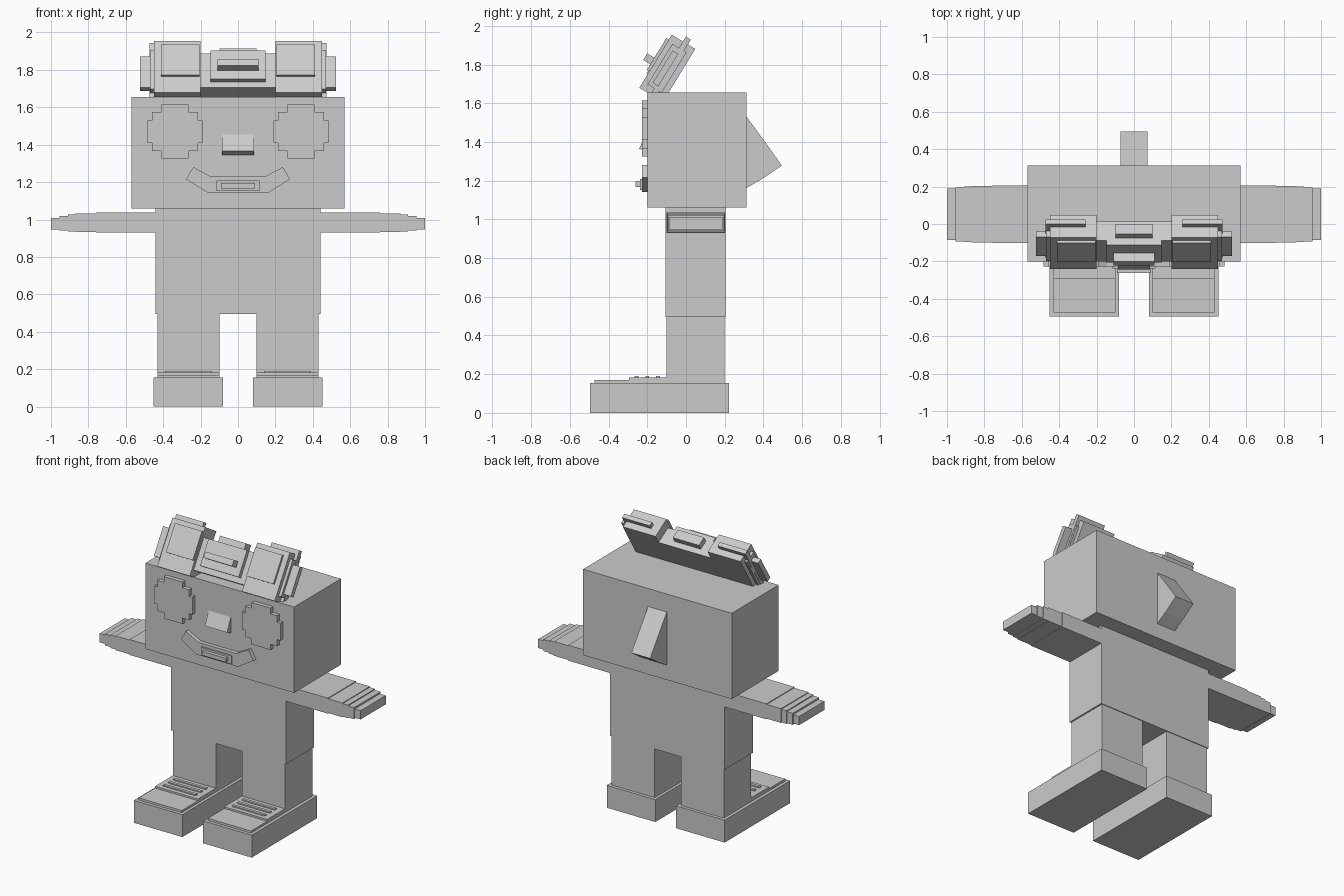
import bpy, bmesh, math
from mathutils import Matrix

if "Cube" in bpy.data.objects:
    bpy.data.objects.remove(bpy.data.objects["Cube"])

grey = bpy.data.materials.new("plain grey")
grey.diffuse_color = (0.6, 0.6, 0.6, 1)
grey.use_nodes = True
grey.node_tree.nodes["Principled BSDF"].inputs["Base Color"].default_value = grey.diffuse_color


def finish(name, bm, matrix=None):
    bmesh.ops.recalc_face_normals(bm, faces=bm.faces)
    me = bpy.data.meshes.new(name)
    bm.to_mesh(me)
    bm.free()
    if matrix:
        me.transform(matrix)
    me.materials.append(grey)
    ob = bpy.data.objects.new(name, me)
    bpy.context.collection.objects.link(ob)
    return ob


def boxes(name, spans, matrix=None):
    """One object out of boxes given as (x0, x1, y0, y1, z0, z1)."""
    bm = bmesh.new()
    for x0, x1, y0, y1, z0, z1 in spans:
        m = Matrix.Translation(((x0 + x1) / 2, (y0 + y1) / 2, (z0 + z1) / 2))
        m = m @ Matrix.Diagonal((x1 - x0, y1 - y0, z1 - z0, 1))
        bmesh.ops.create_cube(bm, size=1, matrix=m)
    return finish(name, bm, matrix)


def mirror(spans):
    """The same boxes on the left side."""
    return [(-s[1], -s[0], *s[2:]) for s in spans]


def pair(name, spans, matrix=None):
    boxes("right_" + name, spans, matrix)
    boxes("left_" + name, mirror(spans), matrix)


def prism(name, profile, to_3d, a, b):
    """Extrude a 2D profile between depths a and b."""
    bm = bmesh.new()
    f = bm.faces.new([bm.verts.new(to_3d(p, q, a)) for p, q in profile])
    ext = bmesh.ops.extrude_face_region(bm, geom=[f])
    for v in ext["geom"]:
        if isinstance(v, bmesh.types.BMVert):
            v.co += to_3d_vector(to_3d, b - a)
    return finish(name, bm)


def to_3d_vector(to_3d, depth):
    from mathutils import Vector
    return Vector(to_3d(0, 0, depth)) - Vector(to_3d(0, 0, 0))


def on_xz(p, q, d):
    return (p, d, q)


def on_yz(p, q, d):
    return (d, p, q)


# Head and torso
boxes("head", [(-0.57, 0.57, -0.2, 0.313, 1.06, 1.655)])
boxes("torso", [(-0.44, 0.44, -0.105, 0.205, 0.495, 1.06)])

# Arms stepping down towards the hands
arm = []
for x0, x1, inset in [(0.44, 0.76, 0), (0.76, 0.87, 0.004), (0.87, 0.91, 0.008),
                      (0.91, 0.955, 0.013), (0.955, 1.0, 0.022)]:
    arm.append((x0, x1, -0.102 + inset * 0.7, 0.205 - inset * 0.7,
                0.93 + inset * 0.8, 1.037 - inset * 1.3))
pair("arm", arm)

# Legs and shoes with toe cap, tongue and laces
pair("leg", [(0.1, 0.43, -0.1, 0.2, 0.15, 0.5)])
pair("shoe", [(0.08, 0.452, -0.495, 0.222, 0, 0.155)])
pair("toe_cap", [(0.1, 0.43, -0.473, -0.29, 0.15, 0.17)])
pair("shoe_tongue", [(0.1, 0.43, -0.295, -0.1, 0.15, 0.182)])
pair("laces", [(0.14, 0.39, y, y + 0.02, 0.18, 0.19) for y in (-0.265, -0.21, -0.155)])

# Stepped round eyes
quarter = [(0.147, 0.06), (0.122, 0.06), (0.122, 0.105), (0.072, 0.105), (0.072, 0.145)]
ring = quarter + [(-x, z) for x, z in reversed(quarter)]
ring += [(-x, -z) for x, z in quarter] + [(x, -z) for x, z in reversed(quarter)]
for side, cx in (("left", -0.337), ("right", 0.337)):
    prism(side + "_eye", [(x + cx, z + 1.47) for x, z in ring], on_xz, -0.228, -0.19)

# Nose wedge
prism("nose", [(-0.19, 1.455), (-0.2, 1.455), (-0.242, 1.365), (-0.2, 1.345), (-0.19, 1.345)],
      on_yz, -0.085, 0.085)

# Smile with a protruding tooth
half = [(0.16, 1.142), (0.278, 1.215), (0.24, 1.28), (0.145, 1.23)]
prism("mouth", half + [(-x, z) for x, z in reversed(half)], on_xz, -0.228, -0.19)
boxes("tooth", [(-0.115, 0.115, -0.238, -0.22, 1.152, 1.208),
                (-0.09, 0.09, -0.262, -0.22, 1.167, 1.195)])

# Pointed hair tuft at the back
prism("hair_tuft", [(0.3, 1.53), (0.313, 1.53), (0.412, 1.395), (0.495, 1.278),
                    (0.395, 1.21), (0.313, 1.162), (0.3, 1.162)], on_yz, -0.072, 0.072)

# Goggles pushed up on the head, built upright (outward is -y) and tilted back
tilt = Matrix.Translation((0, -0.09, 1.655)) @ Matrix.Rotation(math.radians(-31.5), 4, 'X')


def gog(x0, x1, d0, d1, u0, u1):
    return (x0, x1, -d1, -d0, u0, u1)


boxes("goggle_bridge", [gog(-0.21, 0.21, 0, 0.12, -0.015, 0.2)], tilt)
boxes("bridge_panel", [gog(-0.148, 0.148, 0.11, 0.148, 0.022, 0.2)], tilt)
boxes("bridge_bar", [gog(-0.11, 0.11, 0.14, 0.2, 0.075, 0.115)], tilt)
boxes("bridge_top_tab", [gog(-0.1, 0.1, 0.04, 0.105, 0.19, 0.24)], tilt)
pair("goggle_frame", [gog(0.2, 0.45, 0, 0.142, -0.058, 0.264)], tilt)
pair("goggle_rim", [gog(0.26, 0.472, 0.045, 0.075, -0.088, 0.294)], tilt)
pair("goggle_lens", [gog(0.205, 0.412, 0.13, 0.157, 0.042, 0.234)], tilt)
pair("goggle_side_tab", [gog(0.44, 0.47, 0.03, 0.115, -0.02, 0.225),
                         gog(0.44, 0.525, 0.062, 0.096, 0, 0.196)], tilt)
